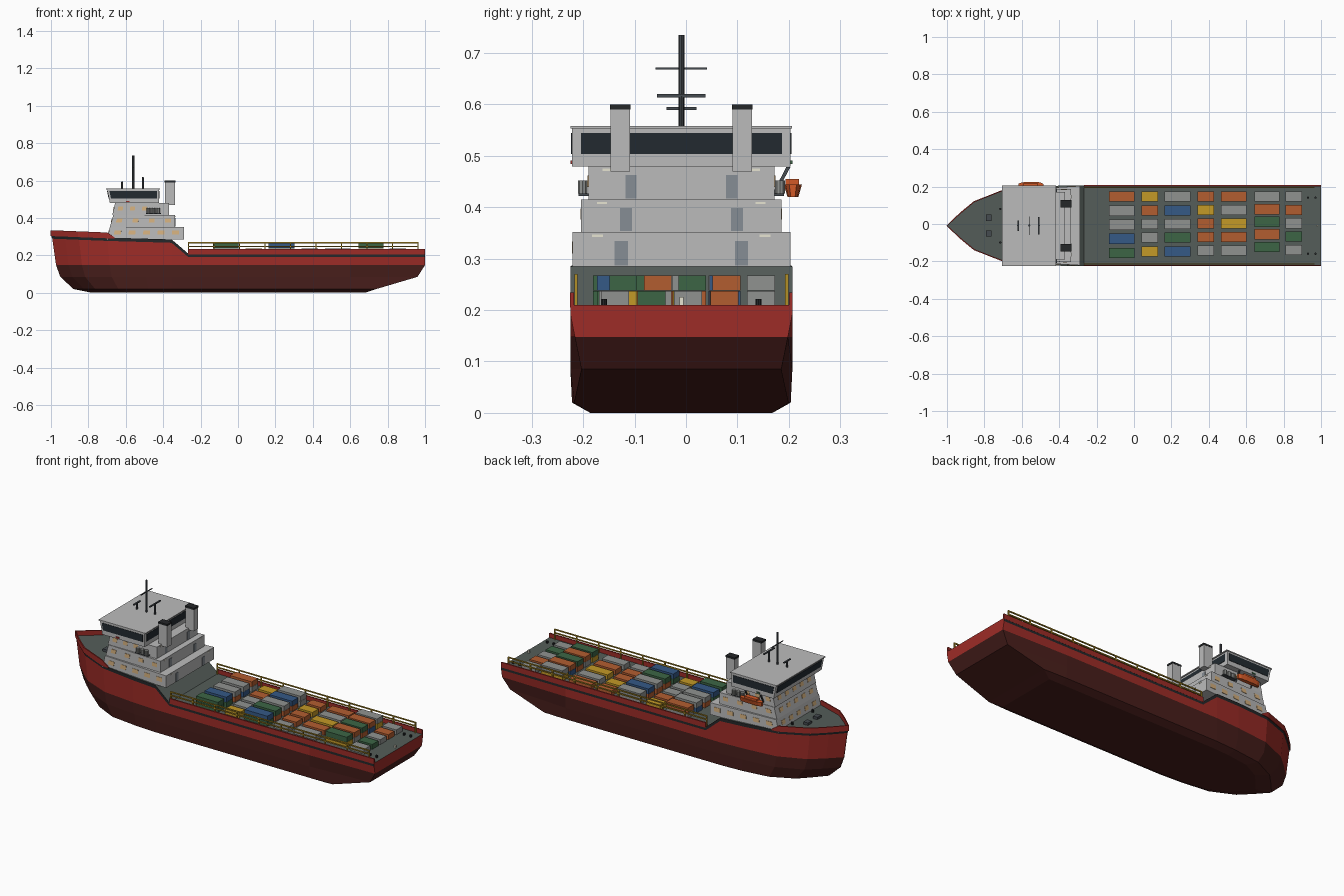
import bpy, bmesh, math, random
from mathutils import Vector

if "Cube" in bpy.data.objects:
    bpy.data.objects.remove(bpy.data.objects["Cube"])

random.seed(4)
CY = -0.009  # centreline of the ship


def mat(name, r, g, b):
    m = bpy.data.materials.new(name)
    m.diffuse_color = (r, g, b, 1)
    m.use_nodes = True
    m.node_tree.nodes["Principled BSDF"].inputs["Base Color"].default_value = m.diffuse_color
    return m


RED, BOTTOM = mat("hull_red", .34, .025, .02), mat("antifouling", .065, .013, .011)
BLACK, DECK = mat("black", .018, .02, .022), mat("deck_grey", .09, .11, .10)
WHITE, GLASS = mat("off_white", .5, .5, .5), mat("glass", .016, .023, .03)
LIT, DOOR = mat("lit_window", .7, .46, .22), mat("door", .24, .27, .30)
YELLOW, ORANGE = mat("rail_yellow", .45, .28, .02), mat("lifeboat_orange", .65, .10, .02)
STEEL, LAMP = mat("steel", .06, .07, .08), mat("lamp", .8, .78, .65)
PAINT = {"o": mat("box_orange", .45, .11, .03), "g": mat("box_grey", .28, .29, .28),
         "b": mat("box_blue", .035, .10, .24), "n": mat("box_green", .045, .13, .06),
         "y": mat("box_yellow", .55, .32, .02)}


def mesh(name, verts, faces, mats, idx=None, normals=True):
    me = bpy.data.meshes.new(name)
    me.from_pydata([(x, y + CY, z) for x, y, z in verts], [], faces)
    for m in mats:
        me.materials.append(m)
    if idx:
        me.polygons.foreach_set("material_index", idx)
    bm = bmesh.new()
    bm.from_mesh(me)
    if normals:
        bmesh.ops.recalc_face_normals(bm, faces=bm.faces)
    bm.to_mesh(me)
    bm.free()
    ob = bpy.data.objects.new(name, me)
    bpy.context.collection.objects.link(ob)
    return ob


CUBE = [(0, 1, 3, 2), (4, 6, 7, 5), (0, 4, 5, 1), (2, 3, 7, 6), (0, 2, 6, 4), (1, 5, 7, 3)]


def boxes(name, items, m):
    """items are (x0, x1, y0, y1, z0, z1)"""
    v, f = [], []
    for b in items:
        n = len(v)
        v += [(x, y, z) for x in b[:2] for y in b[2:4] for z in b[4:]]
        f += [tuple(n + i for i in q) for q in CUBE]
    return mesh(name, v, f, [m])


def post(name, x, y, z0, z1, r, m, sides=10):
    v = [(x + r * math.cos(a), y + r * math.sin(a), z) for z in (z0, z1)
         for a in (2 * math.pi * i / sides for i in range(sides))]
    f = [(i, (i + 1) % sides, sides + (i + 1) % sides, sides + i) for i in range(sides)]
    return mesh(name, v, f + [tuple(range(sides)), tuple(range(sides, 2 * sides))], [m])


def interp(pts, x):
    for (a, p), (b, q) in zip(pts, pts[1:]):
        if x <= b:
            return p + (q - p) * (x - a) / (b - a)
    return pts[-1][1]


# Hull: stations along the length lofted through levels from keel to deck edge
BEAM = [(-1, .002), (-.93, .066), (-.855, .128), (-.7, .189), (-.5, .209), (-.355, .216), (1, .216)]
SHEER = [(-1, .307), (-.7, .295), (-.355, .285), (-.267, .21), (1, .21)]
STATIONS = [-1, -.93, -.855, -.7, -.5, -.355, -.267, .25, .6, 1]
# z, bow x, stern x, width factor, extra factor at stern
LEVELS = [(0, -.78, .68, .82, 1), (.02, -.88, .74, .985, .98), (.085, -.95, .96, 1, .9),
          (.148, -.973, 1, 1, .96), (-.018, -.993, 1, 1, 1), (0, -1, 1, 1, 1)]


def hull_point(k, s, side):
    z, xb, xe, w, st = LEVELS[k]
    x = s
    if s < -.4:
        x = -.4 + (s + .4) * (xb + .4) / -.6
    elif s > .6:
        x = .6 + (s - .6) * (xe - .6) / .4
    if k > 3:
        z += interp(SHEER, s)
    return (x, side * interp(BEAM, s) * w * (st if s == 1 else 1), z)


nS, nL = len(STATIONS), len(LEVELS)
ring = [(k, -1) for k in reversed(range(nL))] + [(k, 1) for k in range(nL)]
R = len(ring)
verts = [hull_point(k, s, sd) for s in STATIONS for k, sd in ring]
band = [BLACK, RED, BOTTOM, BOTTOM, BOTTOM, BOTTOM, BOTTOM, BOTTOM, BOTTOM, RED, BLACK, DECK]
slots = [BOTTOM, RED, BLACK, DECK]
faces, idx = [], []
for i in range(nS - 1):
    for j in range(R):
        faces.append((i * R + j, i * R + (j + 1) % R, (i + 1) * R + (j + 1) % R, (i + 1) * R + j))
        idx.append(slots.index(band[j]))
for base in (0, (nS - 1) * R):  # stem and transom
    for j in range(nL - 1):
        faces.append(tuple(base + n for n in (j, j + 1, R - 2 - j, R - 1 - j)))
        idx.append(0 if j > 1 else 1)
mesh("hull", verts, faces, slots, idx)

# Bulwarks
path = [(s, -interp(BEAM, s)) for s in (-.66, -.7, -.855, -.93)] + [(-1, 0)]
path += [(x, -y) for x, y in reversed(path[:-1])]
v = [(x, y, interp(SHEER, x) - .004 + (h if x < -.67 else h * .2)) for x, y in path for h in (0, .031)]
ob = mesh("bow_bulwark", v, [(2 * i, 2 * i + 2, 2 * i + 3, 2 * i + 1) for i in range(len(path) - 1)], [RED])
so = ob.modifiers.new("thickness", "SOLIDIFY")
so.thickness, so.offset = .006, 0
boxes("side_bulwarks", [(-.267, 1, min(a, b), max(a, b), .205, .234)
                        for s in (-1, 1) for a, b in [(s * .209, s * .2165)]], RED)

# Side rails
rail = []
for s in (-1, 1):
    y = s * .205
    for i in range(10):
        x = -.265 + i * 1.227 / 9
        rail.append((x - .003, x + .003, y - .003, y + .003, .208, .268))
    for z in (.248, .267):
        rail.append((-.268, .965, y - .003, y + .003, z - .003, z + .003))
boxes("side_rails", rail, YELLOW)


# Superstructure tiers: tapered blocks whose walls carry panels
def block(name, xfb, xft, xa, wf, wa, z0, z1, m=WHITE):
    lo = [(xfb, -wf, z0), (xa, -wa, z0), (xa, wa, z0), (xfb, wf, z0)]
    hi = [(xft, -wf, z1), (xa, -wa, z1), (xa, wa, z1), (xft, wf, z1)]
    mesh(name, lo + hi, [(0, 1, 2, 3), (4, 5, 6, 7)] + [(i, (i + 1) % 4, 4 + (i + 1) % 4, 4 + i) for i in range(4)], [m])
    return {k: [Vector(p) for p in (lo[i], lo[(i + 1) % 4], hi[i], hi[(i + 1) % 4])]
            for i, k in enumerate(("right", "aft", "left", "front"))}


def panels(name, wall, rects, m):
    """rects are (u0, u1, v0, v1) as fractions of the wall"""
    a, b, c, d = wall
    n = (b - a).cross(c - a).normalized()
    vs, fs = [], []
    for u0, u1, v0, v1 in rects:
        k = len(vs)
        for off in (-.001, .002):
            for u, w in ((u0, v0), (u1, v0), (u1, v1), (u0, v1)):
                vs.append(a.lerp(b, u).lerp(c.lerp(d, u), w) + n * off)
        fs += [tuple(k + i for i in q) for q in
               [(0, 3, 2, 1), (4, 5, 6, 7), (0, 1, 5, 4), (1, 2, 6, 5), (2, 3, 7, 6), (3, 0, 4, 7)]]
    mesh(name, vs, fs, [m])


TIERS = [(-.70, -.685, -.29, .189, .212, .285, .352, 5, .117),
         (-.685, -.667, -.337, .183, .195, .352, .415, 4, .108),
         (-.672, -.657, -.37, .181, .181, .415, .48, 3, .098)]
for t, (xfb, xft, xa, wf, wa, z0, z1, n, dy) in enumerate(TIERS, 1):
    w = block(f"tier_{t}", xfb, xft, xa, wf, wa, z0, z1)
    span = .93 if t < 3 else .6
    for side in ("right", "left"):
        us = [.12 + i * (span - .16) / (n - 1) for i in range(n)]
        if side == "left":
            us = [1 - u for u in us]
        panels(f"tier_{t}_{side}_windows", w[side], [(u - .045, u + .045, .38, .72) for u in us], LIT)
    panels(f"tier_{t}_front_windows", w["front"], [(u - .04, u + .04, .38, .72) for u in (.14, .32, .5, .68, .86)], LIT)
    uu = [.5 + s * dy / (2 * wa) for s in (-1, 1)]
    panels(f"tier_{t}_doors", w["aft"], [(u - .03, u + .03, .03, .74) for u in uu], DOOR)
    uu = [.5 + s * (dy + .046) / (2 * wa) for s in (-1, 1)]
    panels(f"tier_{t}_lamps", w["aft"], [(u - .025, u + .025, .86, .93) for u in uu], LAMP)

# Bridge with window bands and roof
w = block("bridge", -.685, -.70, -.423, .2125, .2125, .479, .553)
for side in w:
    panels(f"bridge_{side}_glass", w[side], [(.04, .96, .34, .88)], GLASS)
boxes("bridge_roof", [(-.706, -.417, -.2155, .2155, .553, .558)], WHITE)
boxes("navigation_light_red", [(-.6, -.58, -.216, -.211, .484, .491)], RED)
boxes("navigation_light_green", [(-.6, -.58, .211, .216, .484, .491)], PAINT["n"])

# Funnels
for s, name in ((-1, "right"), (1, "left")):
    y = s * .1185
    boxes(f"funnel_{name}", [(-.39, -.337, y - .019, y + .019, .47, .591)], WHITE)
    boxes(f"funnel_cap_{name}", [(-.392, -.335, y - .02, y + .02, .59, .6)], BLACK)

# Masts and radar scanners
post("main_mast", -.56, 0, .555, .735, .006, STEEL)
boxes("mast_yard", [(-.562, -.558, -.05, .05, .668, .672)], STEEL)
for name, x, z, h in (("fore", -.62, .592, .029), ("aft", -.508, .617, .047)):
    post(f"{name}_radar_post", x, 0, .555, z, .005, STEEL)
    boxes(f"{name}_radar", [(x - .004, x + .004, -h, h, z - .003, z + .003)], STEEL)

# Life raft canisters, lifeboat and davits
for s, name in ((-1, "right"), (1, "left")):
    for i in range(3):
        post(f"life_raft_{name}_{i}", -.478 + i * .026, s * .192, .427, .452, .01, PAINT["g"])
    boxes(f"life_raft_rack_{name}", [(-.492, -.412, min(s * .17, s * .2), max(s * .17, s * .2), .422, .427)], STEEL)
plan = [(-.618, .014), (-.6, .2 / 7), (-.57, .035), (-.53, .035), (-.5, .2 / 7), (-.485, .014)]
v = [(x, .217 + e * h * .5, z) for x, h in plan for e, z in ((-.6, .42), (-1, .444), (1, .444), (.6, .42))]
f = [(4 * i + j, 4 * i + (j + 1) % 4, 4 * i + 4 + (j + 1) % 4, 4 * i + 4 + j) for i in range(5) for j in range(4)]
mesh("lifeboat", v, f + [(0, 1, 2, 3), (20, 21, 22, 23)], [ORANGE])
boxes("lifeboat_cabin", [(-.59, -.515, .203, .229, .443, .455)], ORANGE)
for x in (-.6, -.505):
    v = [(x + dx, y, z) for dx in (-.003, .003) for y, z in ((.175, .422), (.182, .422), (.212, .478), (.204, .478))]
    mesh("davit", v, [(0, 1, 2, 3), (4, 5, 6, 7)] + [(i, (i + 1) % 4, 4 + (i + 1) % 4, 4 + i) for i in range(4)], [STEEL])

# Foredeck winches and bollards
for s in (-1, 1):
    boxes("winch", [(-.79, -.762, s * .042 - .017, s * .042 + .017, .293, .312)], STEEL)
    post("bow_bollard", -.715, s * .09, .29, .31, .006, BLACK)
    for x in (.93, .97):
        post("stern_bollard", x, s * .15, .208, .222, .006, BLACK)
boxes("stern_lamp", [(.975, .985, -.004, .004, .208, .225)], LAMP)

# Container stacks: x range, row pitch, layers, top colours from left to right side
COLUMNS = [(-.133, .002, .075, 2, "oggbn"), (.04, .127, .073, 1, "yoggy"),
           (.162, .303, .073, 2, "gbgnb"), (.34, .428, .072, 1, "oyoog"),
           (.466, .602, .072, 1, "ogyog"), (.645, .778, .067, 2, "gonon"),
           (.81, .897, .071, 1, "gogng")]
for c, (x0, x1, pitch, layers, cols) in enumerate(COLUMNS):
    for r, col in enumerate(cols):
        y = .155 - r * pitch
        for k in range(layers):
            colour = col if k == layers - 1 else random.choice("ogbny")
            z = .209 + k * .0295
            boxes(f"container_{c}_{r}_{k}", [(x0, x1, y - .027, y + .027, z, z + .0285)], PAINT[colour])
